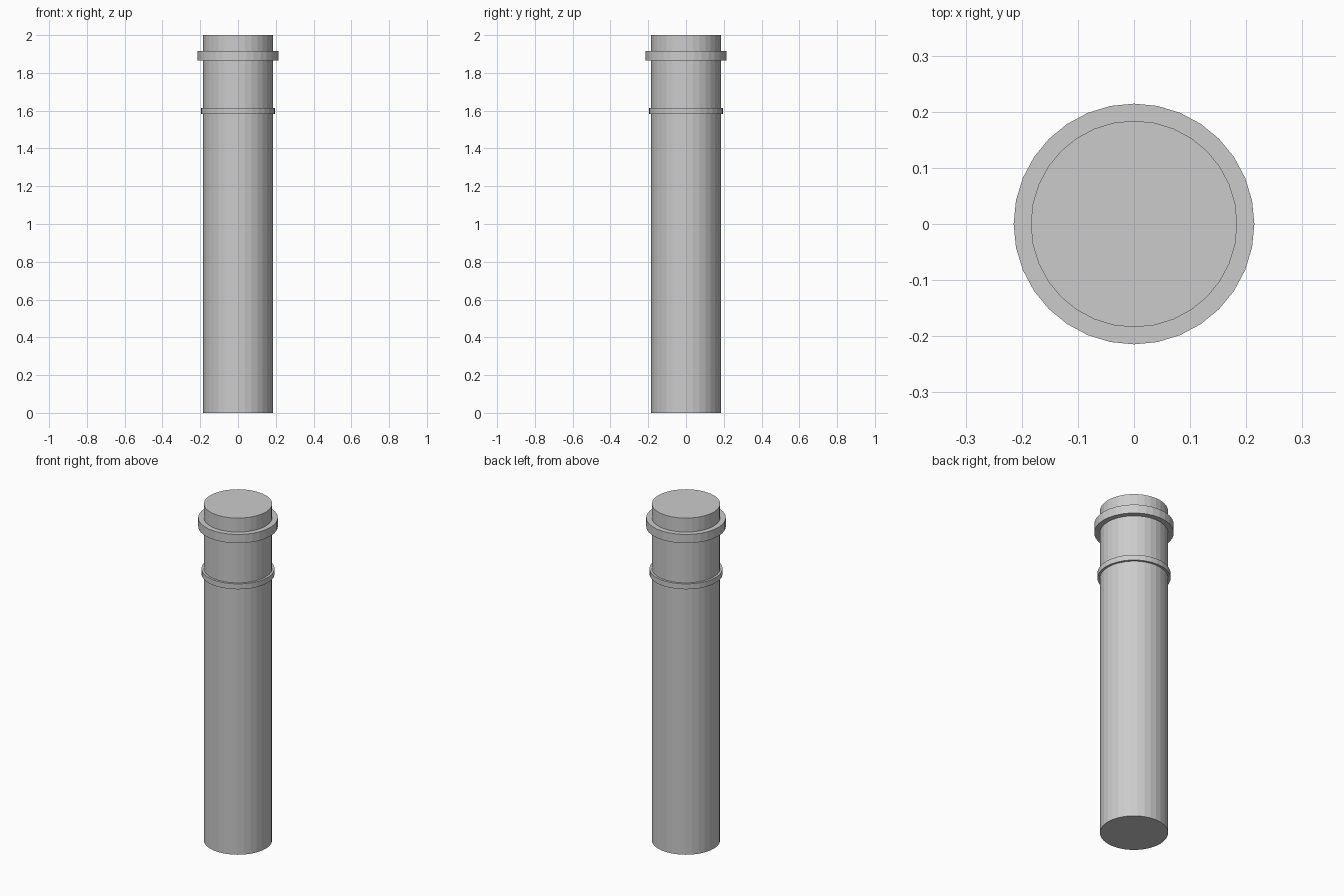
import bpy

if "Cube" in bpy.data.objects:
    bpy.data.objects.remove(bpy.data.objects["Cube"])

SIDES = 32


def cylinder(name, radius, z0, z1):
    """Flat-shaded upright cylinder between two heights."""
    bpy.ops.mesh.primitive_cylinder_add(
        vertices=SIDES, radius=radius, depth=z1 - z0, location=(0, 0, (z0 + z1) / 2))
    obj = bpy.context.object
    obj.name = name
    return obj


# Main column
cylinder("shaft", 0.184, 0.0, 2.0)

# Raised bands near the top
cylinder("lower_band", 0.197, 1.583, 1.615)
cylinder("upper_collar", 0.2145, 1.865, 1.917)
